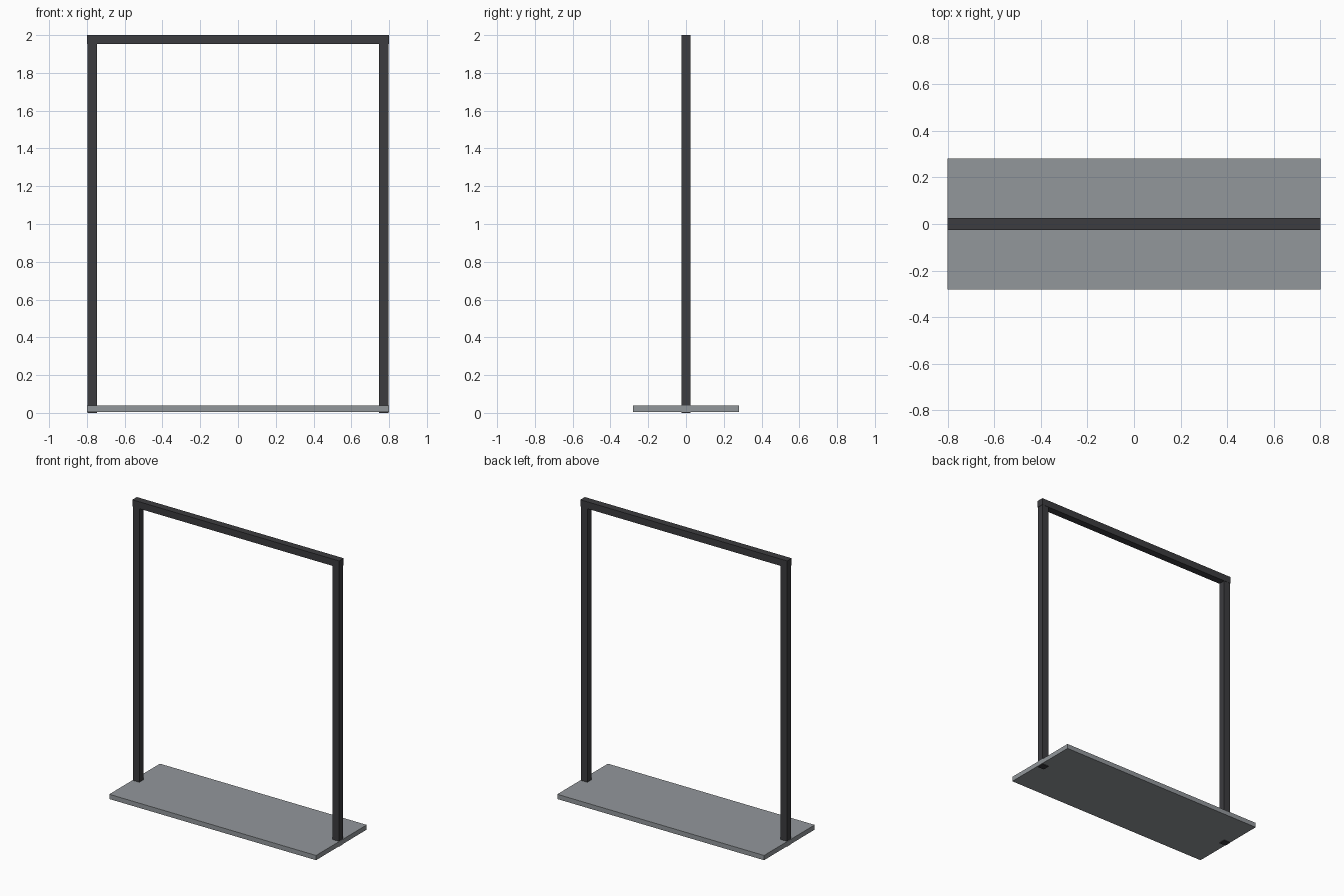
import bpy

if "Cube" in bpy.data.objects:
    bpy.data.objects.remove(bpy.data.objects["Cube"])


def material(name, color):
    m = bpy.data.materials.new(name)
    m.diffuse_color = color
    m.use_nodes = True
    m.node_tree.nodes["Principled BSDF"].inputs["Base Color"].default_value = m.diffuse_color
    return m


def box(name, lo, hi, mat):
    # axis-aligned box between two corners
    bpy.ops.mesh.primitive_cube_add(size=1, location=[(a + b) / 2 for a, b in zip(lo, hi)])
    ob = bpy.context.object
    ob.name = name
    ob.scale = [b - a for a, b in zip(lo, hi)]
    bpy.ops.object.transform_apply(location=False, rotation=False, scale=True)
    ob.data.materials.append(mat)
    return ob


dark = material("dark_metal", (0.045, 0.045, 0.05, 1))
grey = material("base_grey", (0.29, 0.31, 0.33, 0.75))

# flat base plate, held just off the floor by the post feet
box("base_plate", (-0.8, -0.28, 0.005), (0.8, 0.28, 0.038), grey)

# upright posts, passing through the base
for side, x in (("left", -0.772), ("right", 0.772)):
    box(side + "_post", (x - 0.025, -0.0235, 0), (x + 0.025, 0.0235, 1.955), dark)

# top rail
box("top_rail", (-0.8, -0.025, 1.952), (0.8, 0.025, 2.0), dark)
